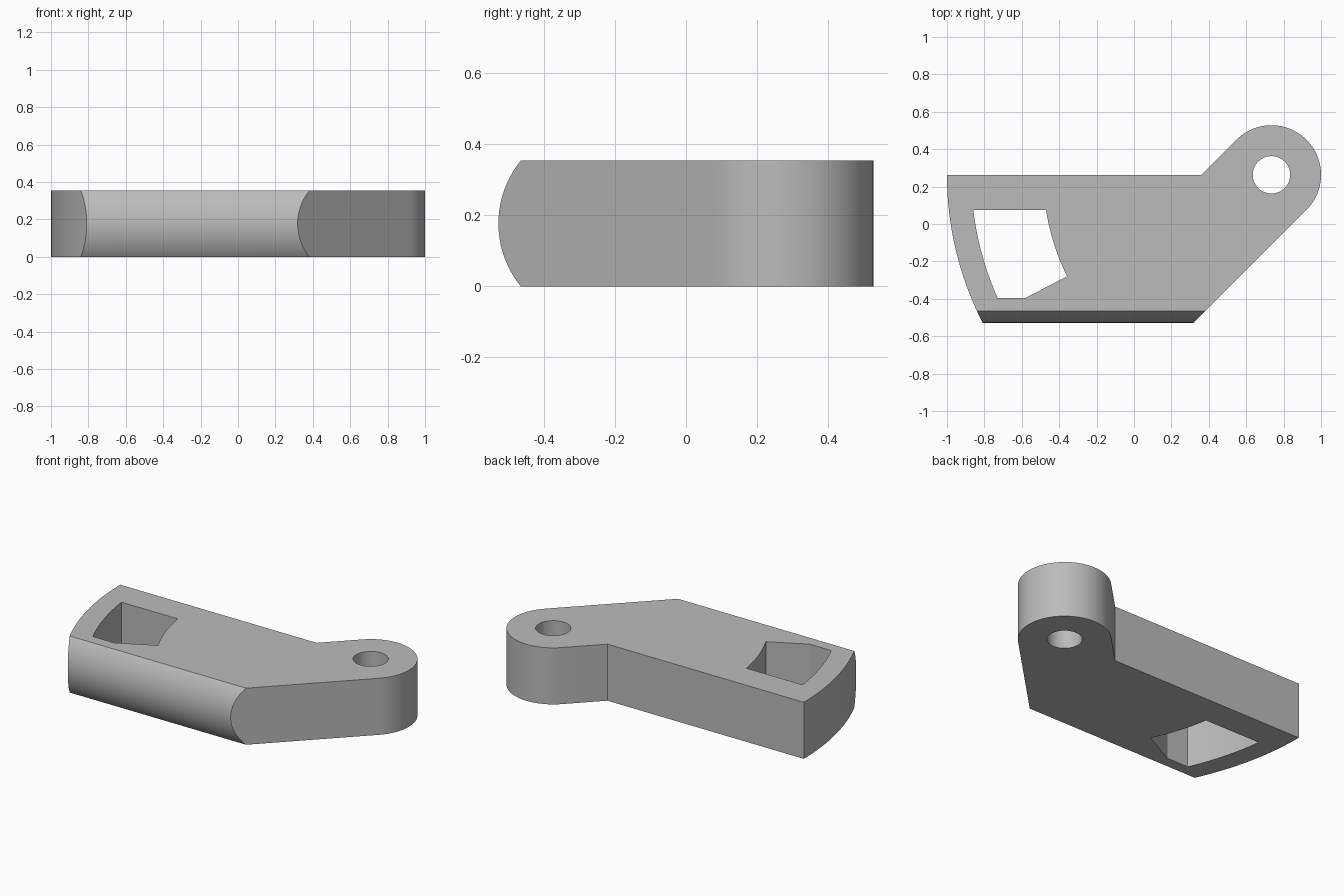
import bpy
import bmesh
from math import sin, cos, asin, atan2, radians
from mathutils import Vector

HEIGHT = 0.354
PIN = Vector((0.735, 0.263))      # pivot that every large arc is centred on
BOSS_R, HOLE_R = 0.265, 0.1
OUTER_R, SLOT_OUT, SLOT_IN = 1.735, 1.605, 1.22
FRONT_Y, EDGE_Y, BACK_Y = -0.528, -0.465, 0.263

cube = bpy.data.objects.get("Cube")
if cube:
    bpy.data.objects.remove(cube, do_unlink=True)

grey = bpy.data.materials.new("plain grey")
grey.use_nodes = True
grey.diffuse_color = (0.5, 0.5, 0.5, 1)
grey.node_tree.nodes["Principled BSDF"].inputs["Base Color"].default_value = (0.5, 0.5, 0.5, 1)


def arc(centre, radius, start, end, steps):
    """Points along a circle, angles in radians."""
    return [(centre[0] + radius * cos(start + (end - start) * i / steps),
             centre[1] + radius * sin(start + (end - start) * i / steps))
            for i in range(steps + 1)]


def pivot_arc(radius, y_start, y_end, steps=24):
    """Arc on the far (-x) side of the pivot between two y values."""
    a, b = [radians(180) - asin((y - PIN.y) / radius) for y in (y_start, y_end)]
    return arc(PIN, radius, a, b, steps)


def prism(name, outline, low, high, axis="z"):
    """Extrude a closed outline along z (xy outline) or x (yz outline)."""
    bm = bmesh.new()
    place = (lambda p: (p[0], p[1], low)) if axis == "z" else (lambda p: (low, p[0], p[1]))
    face = bm.faces.new([bm.verts.new(place(p)) for p in outline])
    new = bmesh.ops.extrude_face_region(bm, geom=[face])["geom"]
    shift = Vector((0, 0, high - low)) if axis == "z" else Vector((high - low, 0, 0))
    bmesh.ops.translate(bm, vec=shift, verts=[v for v in new if isinstance(v, bmesh.types.BMVert)])
    bmesh.ops.recalc_face_normals(bm, faces=bm.faces)
    mesh = bpy.data.meshes.new(name)
    bm.to_mesh(mesh)
    bm.free()
    mesh.materials.append(grey)
    obj = bpy.data.objects.new(name, mesh)
    bpy.context.collection.objects.link(obj)
    return obj


def carve(target, cutter, operation):
    """Apply a boolean and discard the helper."""
    cutter.hide_render = True
    mod = target.modifiers.new("carve", "BOOLEAN")
    mod.operation, mod.object, mod.solver = operation, cutter, "EXACT"
    bpy.ops.object.select_all(action="DESELECT")
    bpy.context.view_layer.objects.active = target
    target.select_set(True)
    bpy.ops.object.modifier_apply(modifier=mod.name)
    bpy.data.objects.remove(cutter, do_unlink=True)


# Plan outline: curved end, straight front, slanted neck and round boss
boss = arc(PIN, BOSS_R, radians(-45), radians(135), 48)
slant = boss[0][0] - boss[0][1]
neck = boss[-1][0] - boss[-1][1]
front = FRONT_Y - 0.1
outline = (pivot_arc(OUTER_R, BACK_Y, front, 32)
           + [(front + slant, front)] + boss + [(BACK_Y + neck, BACK_Y)])
lever = prism("lever_arm", outline, 0, HEIGHT)

# Bulged front edge, kept by intersecting with a side profile
half, depth = HEIGHT / 2, EDGE_Y - FRONT_Y
bulge_r = (half ** 2 + depth ** 2) / (2 * depth)
spread = asin(half / bulge_r)
bulge = arc((FRONT_Y + bulge_r, half), bulge_r, radians(180) - spread, radians(180) + spread, 32)
side = [(1, HEIGHT)] + bulge + [(1, 0)]
carve(lever, prism("front_bulge_helper", side, -1.5, 1.5, "x"), "INTERSECT")

# Through window between two arcs about the pivot
window = pivot_arc(SLOT_OUT, 0.075, -0.395) + [(-0.58, -0.395)] + pivot_arc(SLOT_IN, -0.28, 0.075)
carve(lever, prism("window_helper", window, -0.2, HEIGHT + 0.2), "DIFFERENCE")

# Pin hole through the boss
hole = arc(PIN, HOLE_R, 0, radians(360), 48)[:-1]
carve(lever, prism("pin_hole_helper", hole, -0.2, HEIGHT + 0.2), "DIFFERENCE")

bpy.ops.object.shade_smooth_by_angle(angle=radians(20))
